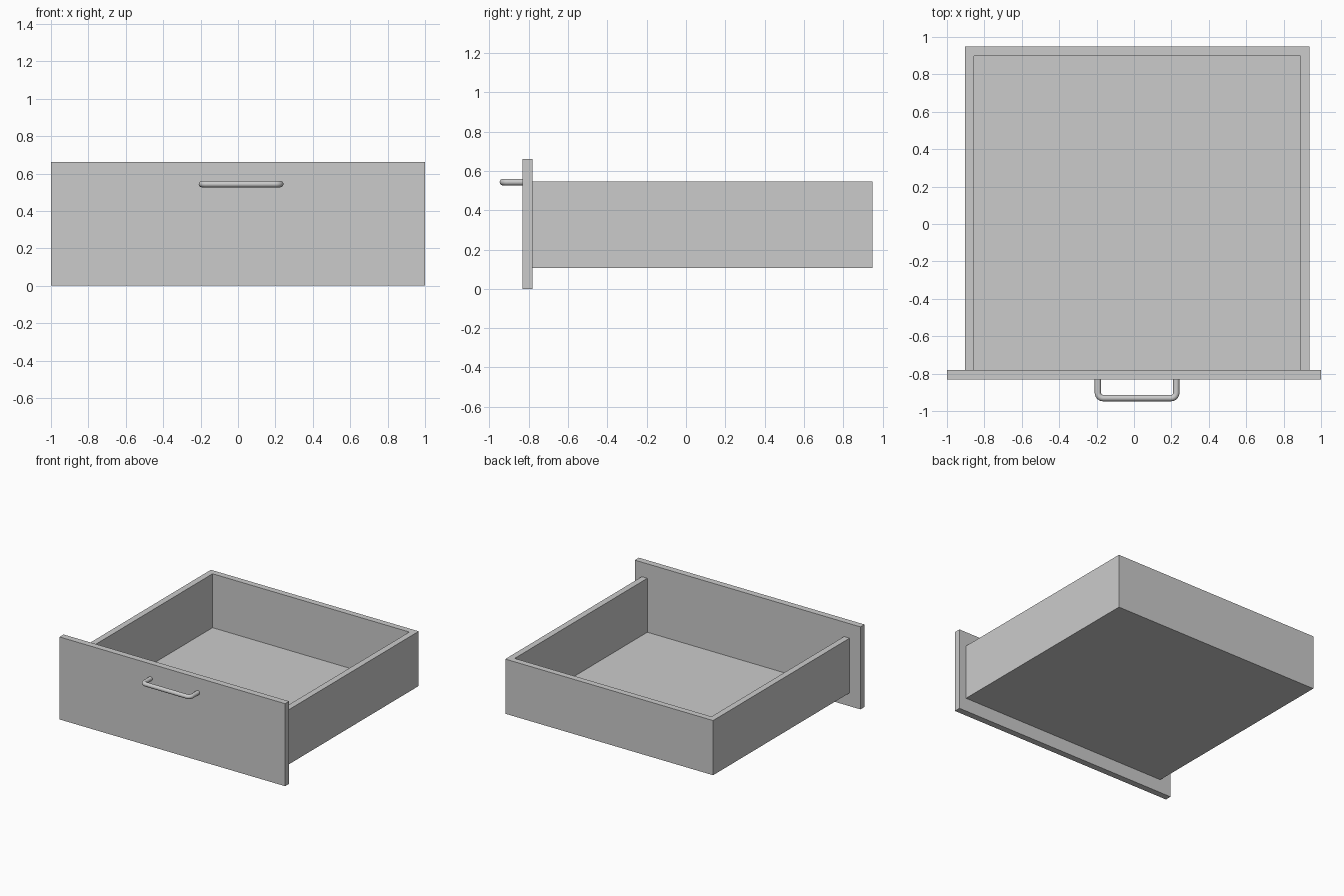
import bpy
from math import sin, cos, pi, radians
from mathutils import Vector

if "Cube" in bpy.data.objects:
    bpy.data.objects.remove(bpy.data.objects["Cube"])


def box(name, lo, hi):
    """Axis-aligned box between two corners, with its size in the mesh."""
    lo, hi = Vector(lo), Vector(hi)
    bpy.ops.mesh.primitive_cube_add(size=1, location=(lo + hi) / 2)
    ob = bpy.context.object
    ob.name = name
    ob.scale = hi - lo
    bpy.ops.object.transform_apply(location=False, rotation=False, scale=True)
    return ob


# Front panel
FRONT, JOINT, BACK = -0.831, -0.78, 0.948
box("front_panel", (-1, FRONT, 0), (1, JOINT, 0.661))

# Tray: hollowed box with thin floor, open against the front panel
LEFT, RIGHT, BOTTOM, TOP = -0.904, 0.938, 0.107, 0.545
WALL, FLOOR = 0.049, 0.006
tray = box("drawer_tray", (LEFT, JOINT, BOTTOM), (RIGHT, BACK, TOP))
cutter = box("tray_cutter", (LEFT + WALL, JOINT - 0.2, BOTTOM + FLOOR),
             (RIGHT - WALL, BACK - WALL, TOP + 0.2))
cutter.hide_render = True
cut = tray.modifiers.new("hollow", 'BOOLEAN')
cut.operation = 'DIFFERENCE'
cut.solver = 'EXACT'
cut.object = cutter
bpy.context.view_layer.objects.active = tray
bpy.ops.object.modifier_apply(modifier=cut.name)
bpy.data.objects.remove(cutter)

# Handle: round bar swept along a U path with filleted corners
HX0, HX1, HY, HZ, R, FILLET = -0.193, 0.226, -0.931, 0.543, 0.017, 0.028
path = [(HX0, FRONT + 0.01)]
for cx, start in ((HX0 + FILLET, pi), (HX1 - FILLET, 1.5 * pi)):
    for i in range(9):
        a = start + i * pi / 16
        path.append((cx + FILLET * cos(a), HY + FILLET + FILLET * sin(a)))
path.append((HX1, FRONT + 0.01))

curve = bpy.data.curves.new("handle", 'CURVE')
curve.dimensions = '3D'
curve.bevel_depth = R
curve.bevel_resolution = 6
curve.use_fill_caps = True
spline = curve.splines.new('POLY')
spline.points.add(len(path) - 1)
for p, (x, y) in zip(spline.points, path):
    p.co = (x, y, HZ, 1)
handle = bpy.data.objects.new("handle", curve)
bpy.context.collection.objects.link(handle)
bpy.ops.object.select_all(action='DESELECT')
handle.select_set(True)
bpy.context.view_layer.objects.active = handle
bpy.ops.object.convert(target='MESH')
bpy.ops.object.shade_smooth_by_angle(angle=radians(40))
